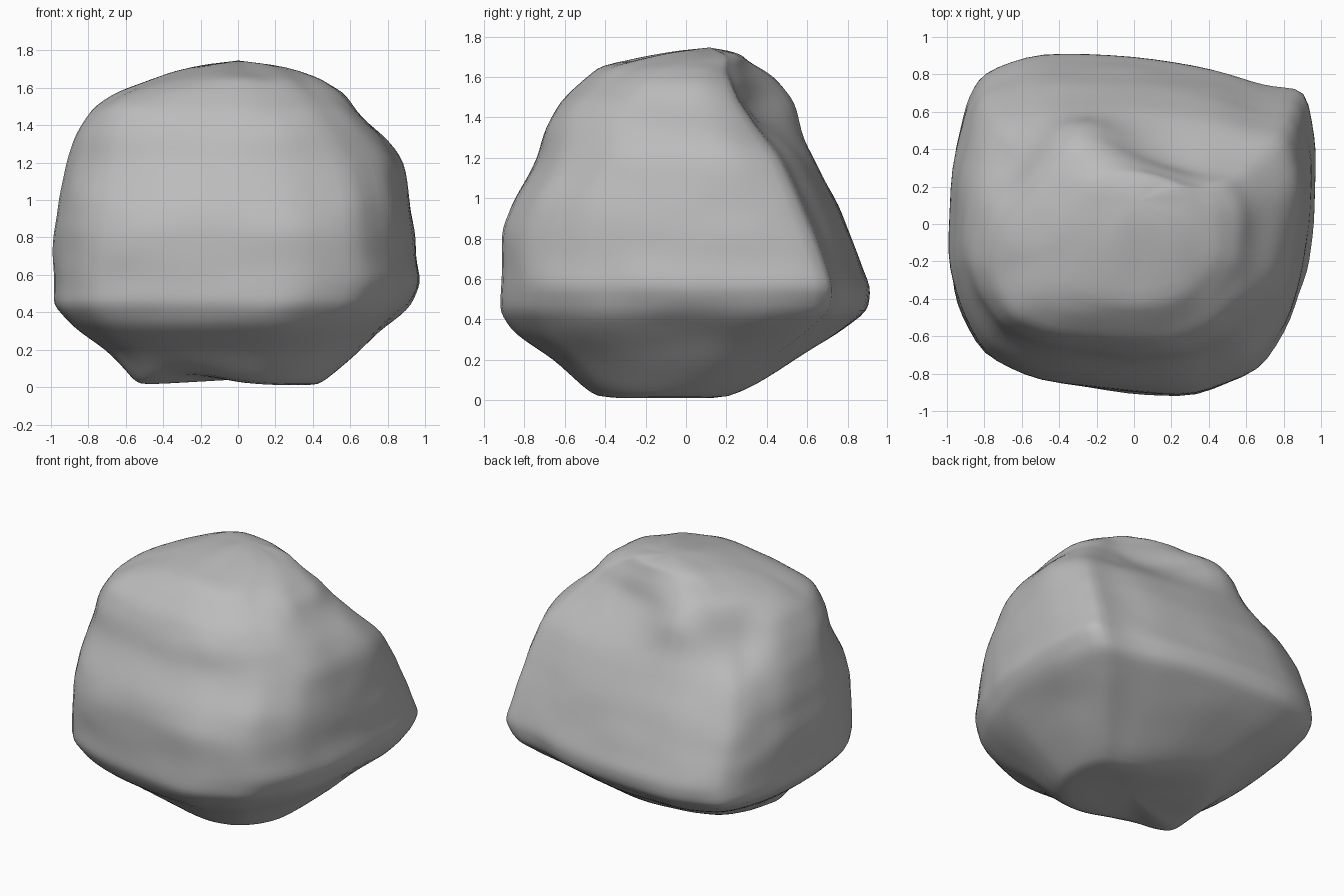
import bpy, bmesh, math
from mathutils import Vector, noise

cube = bpy.data.objects.get("Cube")
if cube:
    bpy.data.objects.remove(cube, do_unlink=True)

# One plain stone colour
stone = bpy.data.materials.new("grey stone")
stone.use_nodes = True
colour = (0.5, 0.5, 0.5, 1)
stone.diffuse_color = colour
stone.node_tree.nodes["Principled BSDF"].inputs["Base Color"].default_value = colour

# Widest outline of the boulder, counter-clockwise from its left side
outline = [(.96, 0), (1, .4), (.92, .72), (.7, .75), (.45, .83), (0, .9), (-.5, .92),
           (-.8, .81), (-.9, .65), (-.97, .35), (-1, -.15), (-.95, -.42), (-.81, -.7),
           (-.5, -.83), (0, -.91), (.35, -.92), (.67, -.78), (.85, -.5), (.93, -.25)]

# Height, x extent, y extent, roundness of each cross-section
levels = [(.0, -.52, .42, -.44, .22, .5), (.06, -.58, .51, -.52, .35, .4),
          (.2, -.72, .67, -.66, .55, .25), (.33, -.9, .81, -.85, .76, .1),
          (.44, -1, .94, -.92, .91, 0), (.56, -1, 1, -.92, .92, 0),
          (.7, -1, .97, -.92, .87, 0), (.85, -.99, .96, -.91, .81, .05),
          (1, -.97, .95, -.86, .74, .1), (1.2, -.92, .9, -.74, .63, .15),
          (1.35, -.87, .78, -.7, .5, .25), (1.48, -.79, .65, -.63, .39, .35),
          (1.58, -.65, .57, -.51, .34, .45), (1.65, -.47, .46, -.42, .3, .6),
          (1.71, -.28, .29, -.12, .27, .8)]

# Local swells and hollows: centre, radius, push
lumps = [((-.3, .4, 1.47), .2, (0, .15, .07)),         # shelf behind the crown
         ((.25, .42, 1.45), .2, (0, -.05, -.03)),      # hollow beside the shelf
         ((-.75, .42, 1.45), .22, (.08, -.06, -.04)),  # slope at the back right shoulder
         ((.45, -.6, 1.1), .22, (-.02, .04, 0)),       # dent in the front
         ((-.25, -.3, .02), .26, (0, 0, .08)),         # raised underside
         ((-.25, .1, .02), .26, (0, 0, .08)),
         ((-.55, -.3, .03), .12, (-.02, 0, -.05))]     # small foot


def roughen(p):
    """Push a point by the lumps and a little noise."""
    q = p.copy()
    for centre, radius, push in lumps:
        fall = math.exp(-((p - Vector(centre)).length / radius) ** 2)
        q += Vector(push) * fall
    out = (p - Vector((0, 0, .8))).normalized()
    bumps = noise.noise(p * 3.5) * .02 + noise.noise(p * 7) * .015
    return q + out * bumps * min(1, p.z * 2)


def halve(rows, closed):
    """Insert the midpoint between neighbouring rows."""
    following = rows[1:] + (rows[:1] if closed else [])
    result = []
    for a, b in zip(rows, following):
        result += [a, tuple((s + t) / 2 for s, t in zip(a, b))]
    return result if closed else result + rows[-1:]


# Stack the cross-sections into a closed skin
outline = halve(outline, True)
bm = bmesh.new()
rings = []
for z, x0, x1, y0, y1, soft in halve(levels, False):
    ring = []
    for u, v in outline:
        v /= .92
        grow = 1 + soft * (1 / math.hypot(u, v) - 1)
        x = (x0 + x1) / 2 + (x1 - x0) / 2 * u * grow
        y = (y0 + y1) / 2 + (y1 - y0) / 2 * v * grow
        ring.append(bm.verts.new(roughen(Vector((x, y, z)))))
    rings.append(ring)
n = len(outline)
for low, high in zip(rings, rings[1:]):
    for i in range(n):
        j = (i + 1) % n
        bm.faces.new((low[i], low[j], high[j], high[i]))
base = bm.verts.new((-.05, -.1, .04))
crown = bm.verts.new((0, .12, 1.75))
for i in range(n):
    j = (i + 1) % n
    bm.faces.new((rings[0][j], rings[0][i], base))
    bm.faces.new((rings[-1][i], rings[-1][j], crown))
bmesh.ops.recalc_face_normals(bm, faces=bm.faces)

mesh = bpy.data.meshes.new("boulder")
bm.to_mesh(mesh)
bm.free()
mesh.materials.append(stone)
mesh.shade_smooth()
boulder = bpy.data.objects.new("boulder", mesh)
bpy.context.collection.objects.link(boulder)
smooth = boulder.modifiers.new("rounded", "SUBSURF")
smooth.levels = smooth.render_levels = 1
